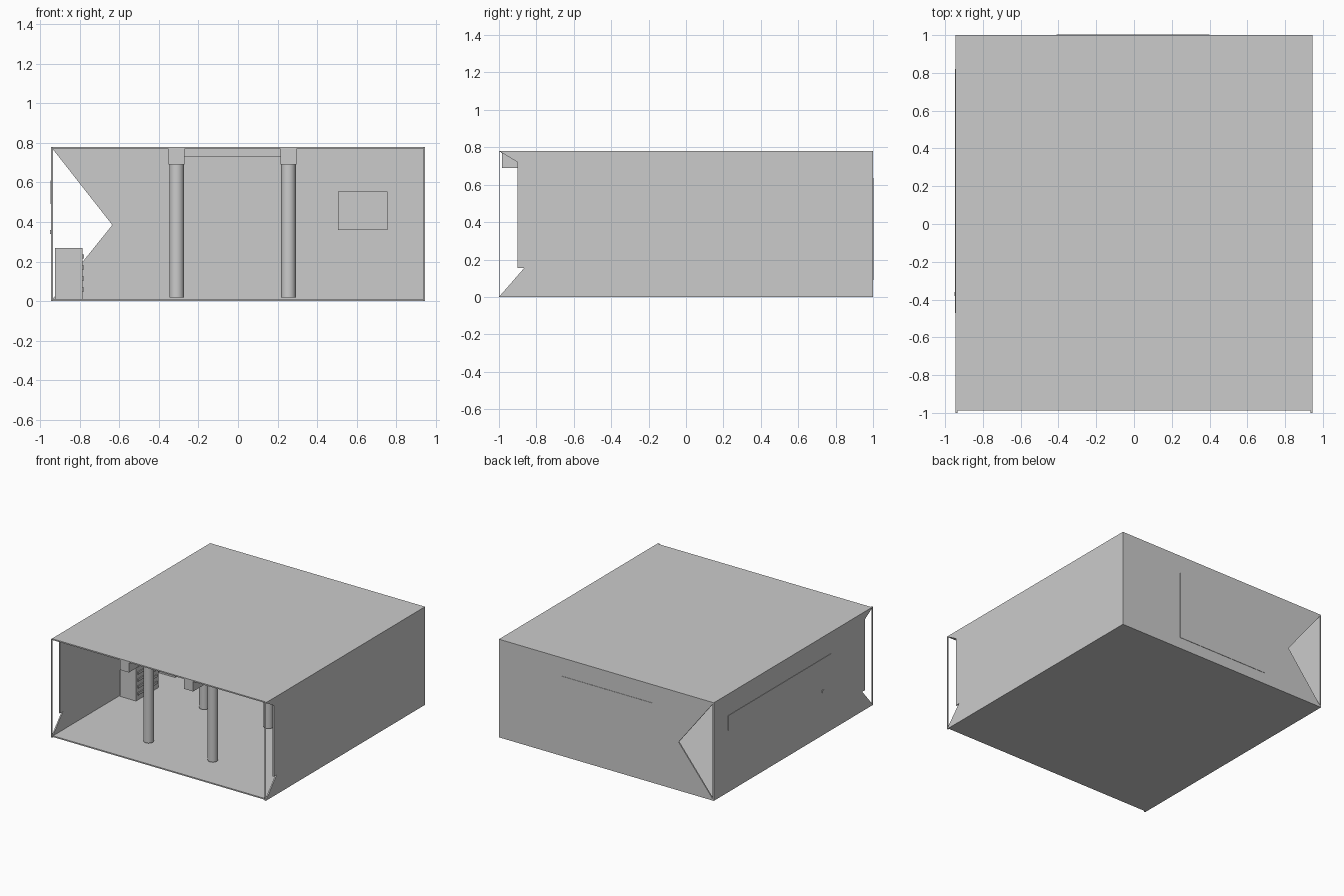
import bpy, bmesh
from mathutils import Vector

if "Cube" in bpy.data.objects:
    bpy.data.objects.remove(bpy.data.objects["Cube"])

W, D, H, T = 0.945, 1.0, 0.78, 0.01   # half width, half depth, height, wall thickness

grey = bpy.data.materials.new("plain_grey")
grey.use_nodes = True
colour = (0.6, 0.6, 0.6, 1)
grey.diffuse_color = colour
for node in grey.node_tree.nodes:
    if node.type == "BSDF_PRINCIPLED":
        node.inputs["Base Color"].default_value = colour


def finish(name, bm):
    bmesh.ops.recalc_face_normals(bm, faces=bm.faces)
    mesh = bpy.data.meshes.new(name)
    bm.to_mesh(mesh)
    bm.free()
    mesh.materials.append(grey)
    obj = bpy.data.objects.new(name, mesh)
    bpy.context.collection.objects.link(obj)
    return obj


def box(name, x, y, z):
    """Box from its (low, high) range on each axis."""
    bm = bmesh.new()
    bmesh.ops.create_cube(bm, size=1)
    for v in bm.verts:
        v.co = Vector([r[0] if c < 0 else r[1] for c, r in zip(v.co, (x, y, z))])
    return finish(name, bm)


def sheet(name, outline, place, thickness):
    """Flat outline, placed in space and extruded along the thickness vector."""
    bm = bmesh.new()
    face = bm.faces.new([bm.verts.new(place(a, b)) for a, b in outline])
    result = bmesh.ops.extrude_face_region(bm, geom=[face])
    new = [g for g in result["geom"] if isinstance(g, bmesh.types.BMVert)]
    bmesh.ops.translate(bm, verts=new, vec=thickness)
    bmesh.ops.triangulate(bm, faces=[f for f in bm.faces if len(f.verts) > 4])
    return finish(name, bm)


# Floor and ceiling
FRONT = -0.985
box("floor", (-W, W), (FRONT, D), (0, T))
box("ceiling", (-W, W), (FRONT, D), (H - T, H))

# Side walls with the notched front edge
side = [(-D, 0), (-0.865, 0.155), (-0.9, 0.155), (-0.9, 0.72), (-D, H), (D, H), (D, 0)]
for name, s in (("left", 1), ("right", -1)):
    sheet(name + "_wall", side, lambda a, b: (s * W, a, b), (-s * T, 0, 0))

# Back wall with its open triangular end
back = [(W, 0), (W, H), (-W, H), (-0.635, 0.385), (-W, 0)]
sheet("back_wall", back, lambda a, b: (a, D, b), (0, -T, 0))

# Thin frame round the open front
for name, s in (("left", 1), ("right", -1)):
    xs = sorted((s * W, s * (W - T)))
    box(name + "_front_post", xs, (-D, -D + 0.004), (0, H))
box("front_sill", (-W, W), (FRONT - 0.003, FRONT), (0, T))
box("front_header", (-W, W), (FRONT - 0.003, FRONT), (H - T, H))

# Shallow panels on the outside of the walls
box("back_door", (-0.41, 0.4), (D - 0.002, D + 0.003), (0.09, 0.635))
box("side_window_strip", (-W - 0.003, -W + 0.002), (-0.47, 0.82), (0.49, 0.61))
box("side_handle", (-W - 0.005, -W), (-0.38, -0.36), (0.34, 0.36))

# Columns in two rows under long beams, tied by cross beams
for row, x in (("right", -0.31), ("left", 0.255)):
    box(row + "_beam", (x - 0.04, x + 0.04), (FRONT, D - T), (0.69, H - T))
    for i in range(3):
        bm = bmesh.new()
        bmesh.ops.create_cone(bm, cap_ends=True, segments=32, radius1=0.037,
                              radius2=0.037, depth=0.675)
        bmesh.ops.translate(bm, verts=bm.verts, vec=(x, -0.68 + 0.7 * i, 0.355))
        column = finish(f"{row}_column_{i + 1}", bm)
        bpy.ops.object.select_all(action="DESELECT")
        column.select_set(True)
        bpy.context.view_layer.objects.active = column
        bpy.ops.object.shade_smooth_by_angle()
for i in range(3):
    y = -0.68 + 0.7 * i
    box(f"cross_beam_{i + 1}", (-0.27, 0.215), (y - 0.03, y + 0.03), (0.73, H - T))

# Cabinets along the right wall, with raised shelf edges on the first
for i, (y0, y1) in enumerate(((-0.16, 0.12), (0.33, 0.6))):
    box(f"cabinet_{i + 1}", (-0.925, -0.785), (y0, y1), (T, 0.27))
for i in range(4):
    z = 0.05 + 0.055 * i
    box(f"cabinet_shelf_{i + 1}", (-0.785, -0.778), (-0.14, 0.1), (z, z + 0.02))

# Small box fixed to the inside of the back wall
box("wall_box", (0.505, 0.755), (0.9, D - T), (0.36, 0.555))
